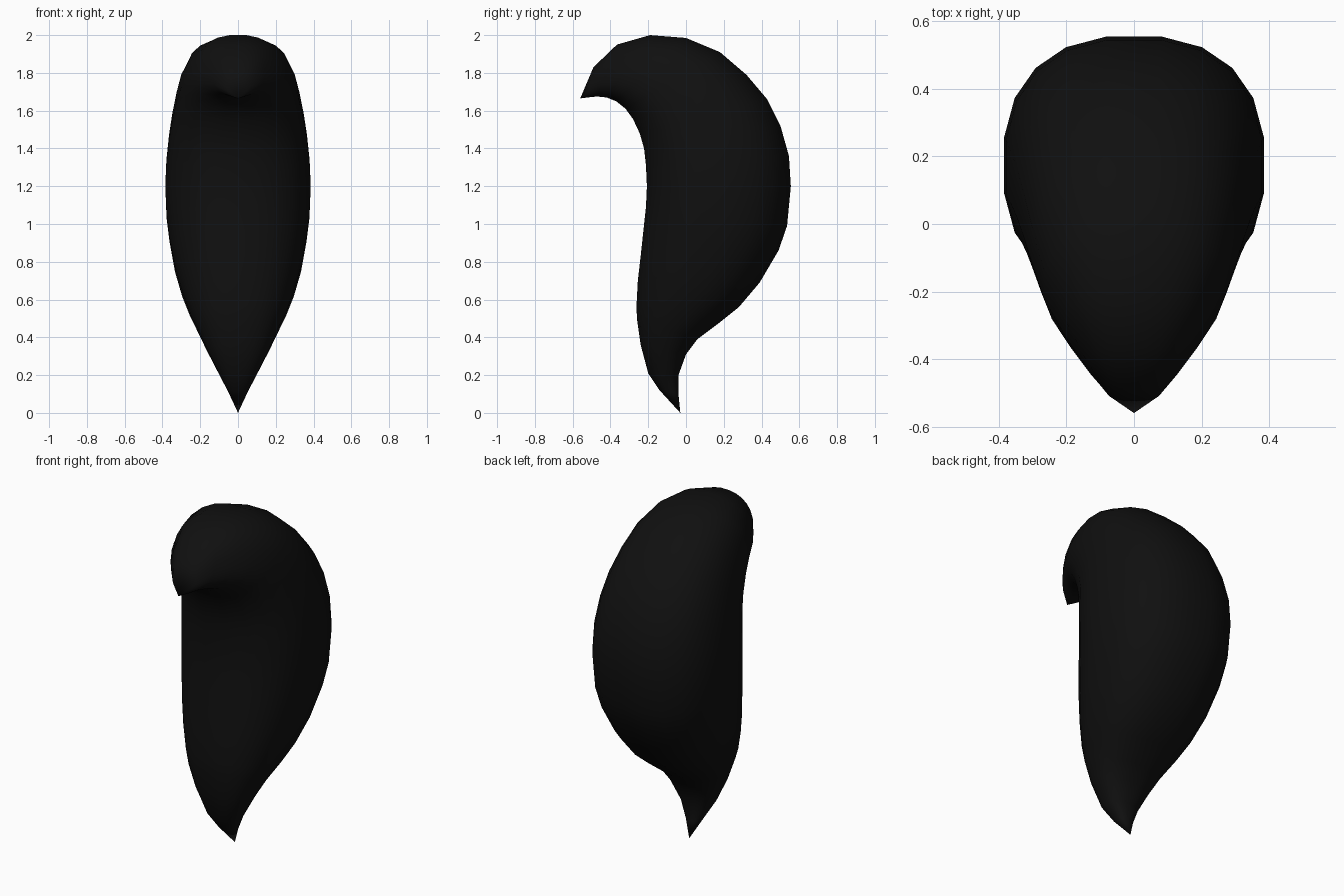
import bpy, bmesh, math

cube = bpy.data.objects.get("Cube")
if cube:
    bpy.data.objects.remove(cube, do_unlink=True)

SEGMENTS = 20
ROUNDNESS = 2.4          # superellipse exponent, slightly fuller than a circle

# Cross-sections from bottom to top: inner y, inner z, outer y, outer z, half width
SECTIONS = [
    (-0.14, 0.12, -0.04, 0.10, 0.05),
    (-0.20, 0.21, -0.04, 0.20, 0.10),
    (-0.24, 0.36, 0.00, 0.31, 0.165),
    (-0.26, 0.50, 0.06, 0.39, 0.215),
    (-0.262, 0.57, 0.18, 0.48, 0.255),
    (-0.255, 0.70, 0.28, 0.56, 0.295),
    (-0.24, 0.83, 0.39, 0.69, 0.333),
    (-0.225, 0.97, 0.49, 0.86, 0.362),
    (-0.212, 1.09, 0.535, 0.99, 0.378),
    (-0.207, 1.20, 0.555, 1.20, 0.385),
    (-0.212, 1.31, 0.545, 1.36, 0.379),
    (-0.222, 1.40, 0.50, 1.52, 0.365),
    (-0.245, 1.48, 0.43, 1.66, 0.347),
    (-0.28, 1.555, 0.32, 1.79, 0.325),
    (-0.32, 1.61, 0.18, 1.91, 0.30),
    (-0.37, 1.65, 0.00, 1.985, 0.265),
    (-0.42, 1.67, -0.19, 2.00, 0.205),
    (-0.47, 1.675, -0.365, 1.95, 0.14),
    (-0.52, 1.67, -0.49, 1.83, 0.075),
]
BOTTOM_TIP = (0, -0.03, 0.0)
HOOK_TIP = (0, -0.56, 1.665)


def rounded(value):
    """Superellipse coordinate, scaled so the ring reaches its full extent."""
    extent = math.cos(math.pi / SEGMENTS) ** (2 / ROUNDNESS)
    return math.copysign(abs(value) ** (2 / ROUNDNESS), value) / extent


def add_ring(bm, inner_y, inner_z, outer_y, outer_z, width):
    ring = []
    for i in range(SEGMENTS):
        angle = (i + 0.5) * 2 * math.pi / SEGMENTS
        across, along = rounded(math.cos(angle)), rounded(math.sin(angle))
        t = 0.5 + 0.5 * along
        ring.append(bm.verts.new((width * across,
                                  inner_y + (outer_y - inner_y) * t,
                                  inner_z + (outer_z - inner_z) * t)))
    return ring


# Curved body: lofted rings closed to a point at each end
bm = bmesh.new()
rings = [add_ring(bm, *section) for section in SECTIONS]
bottom, hook = bm.verts.new(BOTTOM_TIP), bm.verts.new(HOOK_TIP)
for i in range(SEGMENTS):
    j = (i + 1) % SEGMENTS
    for low, high in zip(rings, rings[1:]):
        bm.faces.new((low[i], low[j], high[j], high[i]))
    bm.faces.new((bottom, rings[0][j], rings[0][i]))
    bm.faces.new((hook, rings[-1][i], rings[-1][j]))
bmesh.ops.recalc_face_normals(bm, faces=bm.faces)

mesh = bpy.data.meshes.new("curved_body")
bm.to_mesh(mesh)
bm.free()
body = bpy.data.objects.new("curved_body", mesh)
bpy.context.collection.objects.link(body)

# Near-black colour
black = bpy.data.materials.new("black")
black.use_nodes = True
colour = (0.005, 0.005, 0.005, 1)
black.diffuse_color = colour
black.node_tree.nodes["Principled BSDF"].inputs["Base Color"].default_value = colour
mesh.materials.append(black)

# Smooth shading
for polygon in mesh.polygons:
    polygon.use_smooth = True
